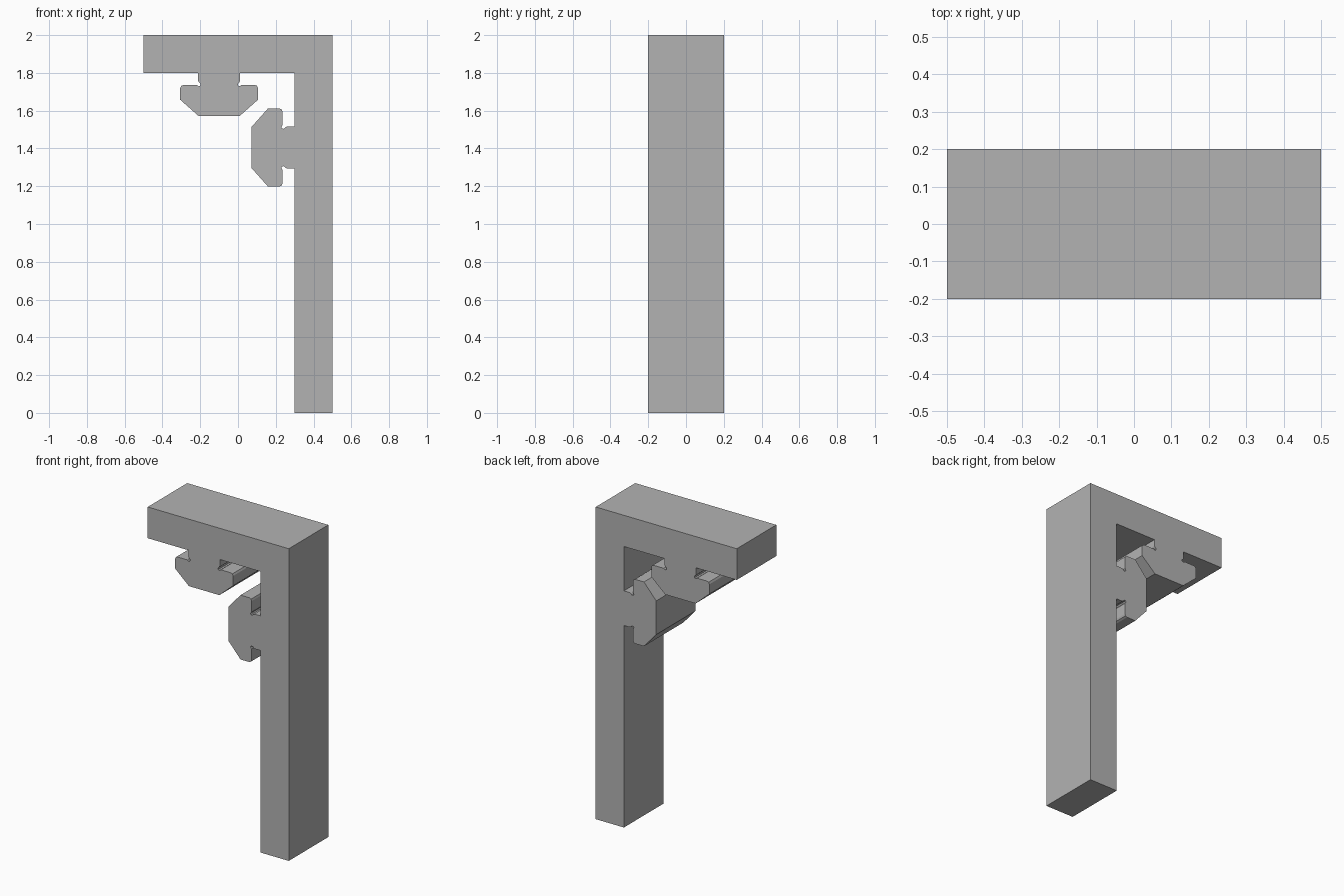
import bpy
import bmesh
from mathutils import Vector

cube = bpy.data.objects.get("Cube")
if cube:
    bpy.data.objects.remove(cube, do_unlink=True)

DEPTH = 0.4

grey = bpy.data.materials.new("plain grey")
grey.use_nodes = True
colour = (0.45, 0.45, 0.45, 1)
grey.diffuse_color = colour
grey.node_tree.nodes["Principled BSDF"].inputs["Base Color"].default_value = colour

# Half of a T-shaped key: (half width, distance from the beam)
HALF_KEY = [
    (0.111, 0), (0.111, 0.042), (0.107, 0.05), (0.099, 0.057), (0.1, 0.067),
    (0.108, 0.071), (0.118, 0.064), (0.188, 0.064), (0.2, 0.068),
    (0.206, 0.08), (0.206, 0.142), (0.108, 0.229),
]


def key_outline(centre, along, out):
    """Whole key outline, walked in the direction 'along'."""
    half = [(-w, d) for w, d in HALF_KEY]
    whole = half + [(-w, d) for w, d in reversed(half)]
    return [Vector(centre) + Vector(along) * w + Vector(out) * d for w, d in whole]


# One outline in x and z: arm, key under the arm, key on the post, post
outline = [Vector(p) for p in [(0.5, 0), (0.5, 2), (-0.5, 2), (-0.5, 1.8)]]
outline += key_outline((-0.1, 1.8), (1, 0), (0, -1))
outline.append(Vector((0.3, 1.8)))
outline += key_outline((0.3, 1.405), (0, -1), (-1, 0))
outline.append(Vector((0.3, 0)))

# Extrude the outline from front to back
bm = bmesh.new()
front = bm.faces.new([bm.verts.new((p.x, -DEPTH / 2, p.y)) for p in outline])
swept = bmesh.ops.extrude_face_region(bm, geom=[front], use_keep_orig=True)
moved = [g for g in swept["geom"] if isinstance(g, bmesh.types.BMVert)]
bmesh.ops.translate(bm, verts=moved, vec=(0, DEPTH, 0))
bmesh.ops.recalc_face_normals(bm, faces=bm.faces)
caps = [f for f in bm.faces if len(f.verts) > 4]
bmesh.ops.triangulate(bm, faces=caps, ngon_method='EAR_CLIP')

mesh = bpy.data.meshes.new("corner_bracket")
bm.to_mesh(mesh)
bm.free()
mesh.materials.append(grey)
bracket = bpy.data.objects.new("corner_bracket", mesh)
bpy.context.collection.objects.link(bracket)
